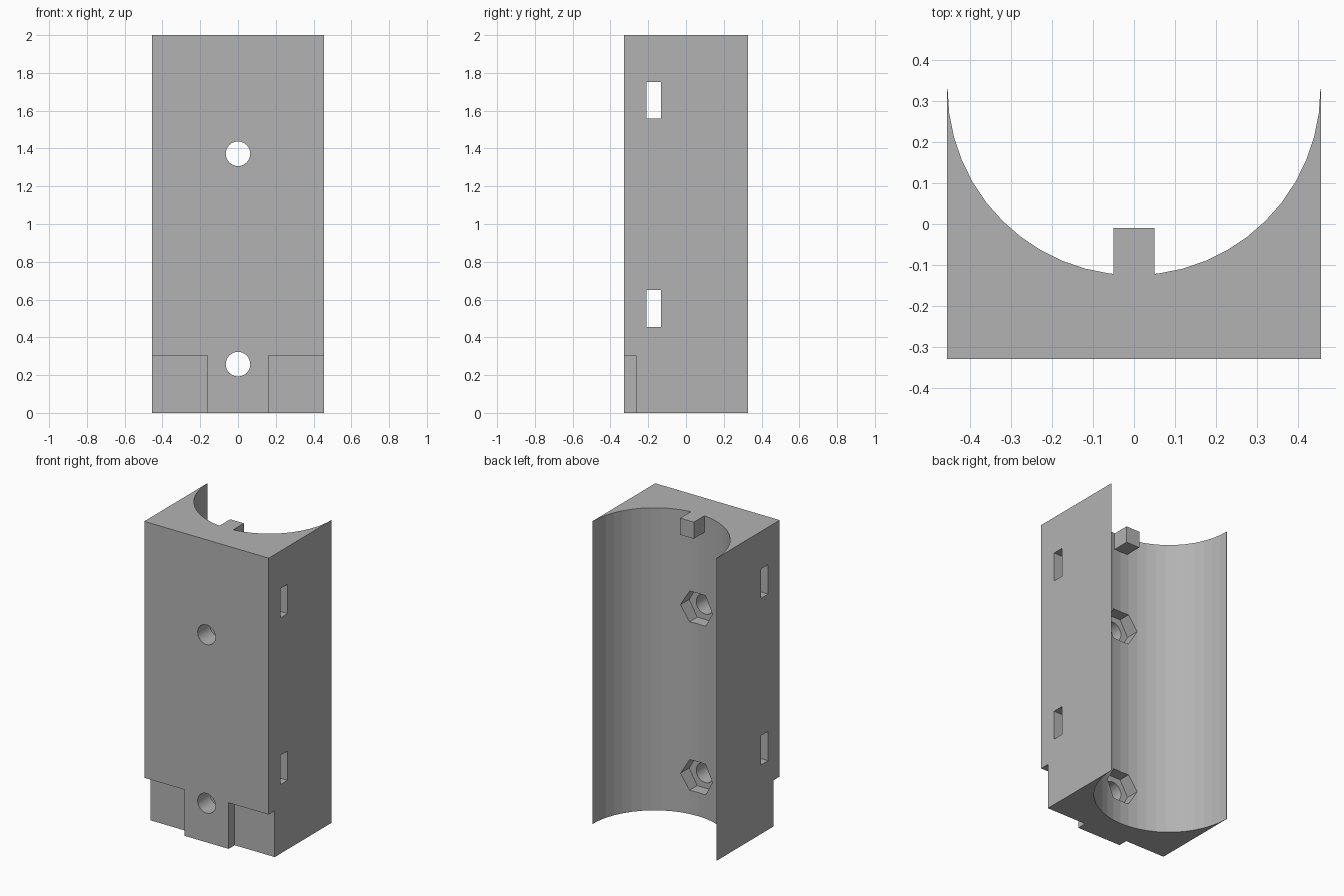
import bpy, bmesh, math
from mathutils import Matrix, Vector

if "Cube" in bpy.data.objects:
    bpy.data.objects.remove(bpy.data.objects["Cube"])

W, D, H = 0.455, 0.329, 2.0     # half width, half depth, height
R = 0.4535                      # cradle radius
BOLT_Z = (0.258, 1.372)
SLOT_Z = (0.553, 1.655)

grey = bpy.data.materials.new("plain grey")
grey.use_nodes = True
colour = (0.45, 0.45, 0.45, 1)
grey.diffuse_color = colour
grey.node_tree.nodes["Principled BSDF"].inputs["Base Color"].default_value = colour


def make_object(name, bm):
    bmesh.ops.recalc_face_normals(bm, faces=bm.faces)
    mesh = bpy.data.meshes.new(name)
    bm.to_mesh(mesh)
    bm.free()
    mesh.materials.append(grey)
    obj = bpy.data.objects.new(name, mesh)
    bpy.context.collection.objects.link(obj)
    return obj


def box(name, low, high):
    low, high = Vector(low), Vector(high)
    bm = bmesh.new()
    place = Matrix.Translation((low + high) / 2) @ Matrix.Diagonal((*(high - low), 1))
    bmesh.ops.create_cube(bm, size=1, matrix=place)
    return make_object(name, bm)


def prism_along_y(name, sides, radius, y0, y1, z):
    bm = bmesh.new()
    place = Matrix.Translation((0, (y0 + y1) / 2, z)) @ Matrix.Rotation(math.pi / 2, 4, 'X')
    bmesh.ops.create_cone(bm, cap_ends=True, segments=sides, radius1=radius,
                          radius2=radius, depth=y1 - y0, matrix=place)
    # Turn the hexagon so that corners point sideways
    if sides == 6 and max(v.co.x for v in bm.verts) < radius * 0.95:
        bmesh.ops.rotate(bm, verts=bm.verts, cent=(0, 0, z),
                         matrix=Matrix.Rotation(math.pi / 6, 3, 'Y'))
    return make_object(name, bm)


def combine(target, tool, operation):
    tool.hide_render = True
    mod = target.modifiers.new(tool.name, 'BOOLEAN')
    mod.operation, mod.solver, mod.object = operation, 'EXACT', tool
    bpy.context.view_layer.objects.active = target
    bpy.ops.object.modifier_apply(modifier=mod.name)
    bpy.data.objects.remove(tool)


# Block with a half-round cradle open to the back
steps = 24
profile = [(-W, D), (-W, -D), (W, -D), (W, D)]
for i in range(steps + 1):
    a = -math.pi * i / steps
    profile.append((R * math.cos(a), D + R * math.sin(a)))
bm = bmesh.new()
base = bm.faces.new([bm.verts.new((x, y, 0)) for x, y in profile])
top = bmesh.ops.extrude_face_region(bm, geom=[base])["geom"]
bmesh.ops.translate(bm, vec=(0, 0, H), verts=[g for g in top if isinstance(g, bmesh.types.BMVert)])
block = make_object("cradle_block", bm)

# Locating tab at the top of the cradle
combine(block, box("tab", (-0.05, -0.2, 1.89), (0.05, -0.01, H)), 'UNION')

# Bolt holes with hexagonal nut pockets
for z in BOLT_Z:
    combine(block, prism_along_y("bolt_hole", 32, 0.065, -0.5, 0.2, z), 'DIFFERENCE')
    combine(block, prism_along_y("nut_pocket", 6, 0.117, -0.2, 0.1, z), 'DIFFERENCE')

# Strap slots running from side to side
for z in SLOT_Z:
    combine(block, box("strap_slot", (-1, -0.208, z - 0.097), (1, -0.132, z + 0.097)), 'DIFFERENCE')

# Lower front corner notches
for side in (-1, 1):
    xs = sorted((side * 0.162, side * 0.6))
    combine(block, box("notch", (xs[0], -0.5, -0.2), (xs[1], -0.266, 0.305)), 'DIFFERENCE')
